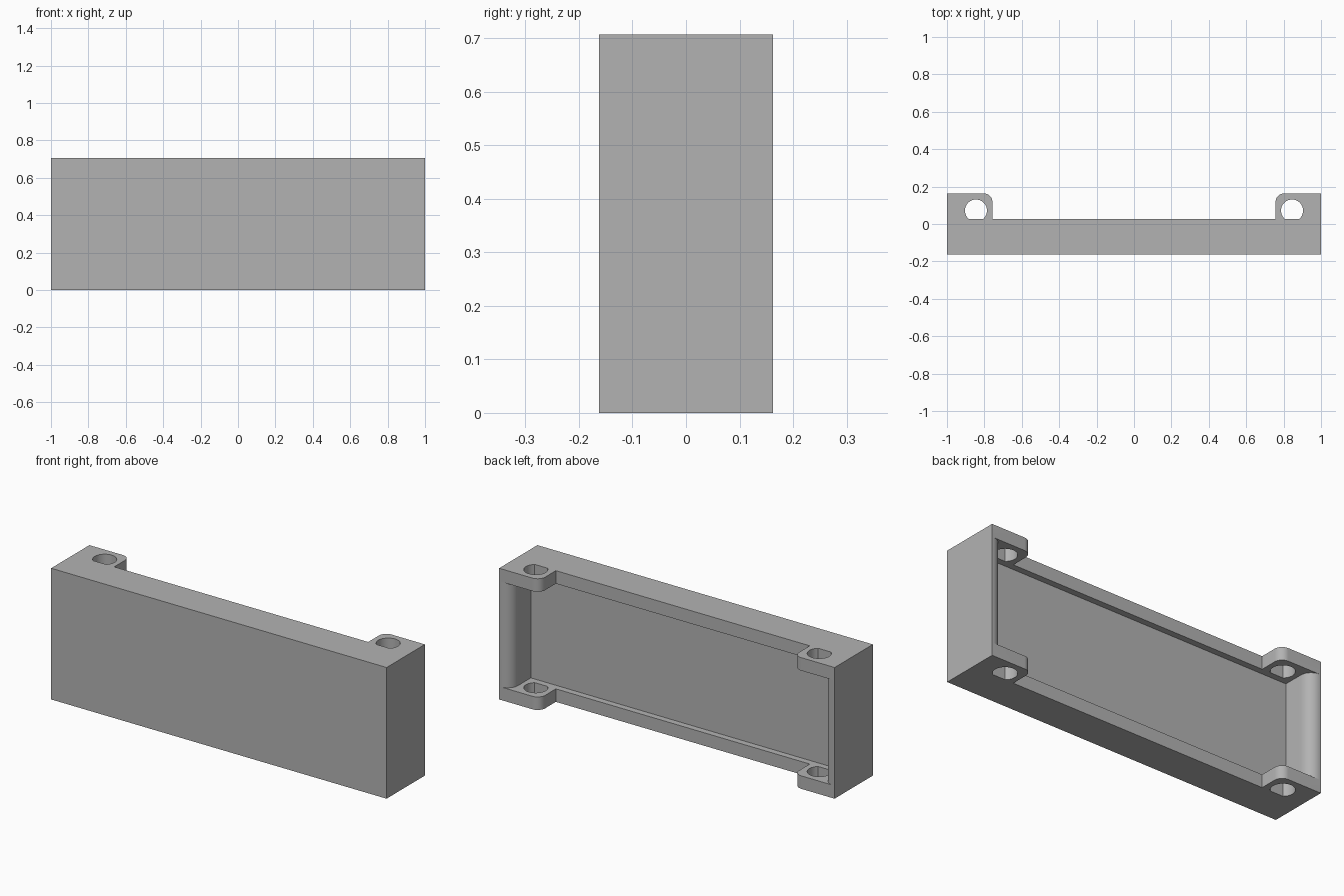
import bpy, bmesh
from math import sin, cos, pi, acos, radians

if "Cube" in bpy.data.objects:
    bpy.data.objects.remove(bpy.data.objects["Cube"], do_unlink=True)

HEIGHT, BACK, WALL = 0.707, 0.163, 0.07
FLOOR_Y, RIM_Y = -0.007, 0.027          # cavity floor, rim between the ears
EAR_X, EAR_R, WALL_R = 0.757, 0.045, 0.062
HOLE_X, HOLE_Y, HOLE_R = 0.845, 0.072, 0.059

grey = bpy.data.materials.new("plain_grey")
grey.use_nodes = True
grey.diffuse_color = (0.45, 0.45, 0.45, 1)
grey.node_tree.nodes["Principled BSDF"].inputs["Base Color"].default_value = grey.diffuse_color


def prism(name, points, z0, z1):
    """Extrude an xy outline from z0 to z1."""
    bm = bmesh.new()
    face = bm.faces.new([bm.verts.new((x, y, z0)) for x, y in points])
    top = bmesh.ops.extrude_face_region(bm, geom=[face])["geom"]
    verts = [v for v in top if isinstance(v, bmesh.types.BMVert)]
    bmesh.ops.translate(bm, vec=(0, 0, z1 - z0), verts=verts)
    bmesh.ops.recalc_face_normals(bm, faces=bm.faces)
    mesh = bpy.data.meshes.new(name)
    bm.to_mesh(mesh)
    bm.free()
    mesh.materials.append(grey)
    ob = bpy.data.objects.new(name, mesh)
    bpy.context.collection.objects.link(ob)
    return ob


def flared_slot(half, bottom, radius):
    """Slot outline open to the back, its mouth widened by convex rounded edges."""
    side = [(half, bottom)]
    for i in range(13):
        t = i / 12 * pi / 2
        side.append((half + radius * (1 - cos(t)), BACK - radius * (1 - sin(t))))
    side.append((half + radius, BACK + 0.1))
    return side + [(-x, y) for x, y in reversed(side)]


def hole_outline(cx):
    """Circle with a flat along the rim line."""
    half = acos((HOLE_Y - RIM_Y) / HOLE_R)
    angles = [-pi / 2 + half + i / 40 * 2 * (pi - half) for i in range(41)]
    return [(cx + HOLE_R * cos(a), HOLE_Y + HOLE_R * sin(a)) for a in angles]


# Solid block, then hollowed out from the back
cover = prism("cover", [(-1, -BACK), (1, -BACK), (1, BACK), (-1, BACK)], 0, HEIGHT)
cutters = [
    prism("cavity_cutter", flared_slot(1 - WALL, FLOOR_Y, WALL_R), WALL, HEIGHT - WALL),
    prism("notch_cutter", flared_slot(EAR_X - EAR_R + EAR_R, RIM_Y, 0), -0.1, HEIGHT + 0.1)
    if EAR_R == 0 else
    prism("notch_cutter", [(x, y) for x, y in flared_slot(EAR_X, RIM_Y, EAR_R)], -0.1, HEIGHT + 0.1),
]
# Screw holes through the ears
for sign in (-1, 1):
    cutters.append(prism("hole_cutter", hole_outline(sign * HOLE_X), -0.1, HEIGHT + 0.1))

bpy.context.view_layer.objects.active = cover
for cutter in cutters:
    cutter.hide_render = True
    mod = cover.modifiers.new("cut", "BOOLEAN")
    mod.operation, mod.solver, mod.object = "DIFFERENCE", "EXACT", cutter
    bpy.ops.object.modifier_apply(modifier=mod.name)
    bpy.data.objects.remove(cutter, do_unlink=True)

# Smooth curves, crisp edges
bpy.ops.object.select_all(action="DESELECT")
cover.select_set(True)
bpy.ops.object.shade_smooth_by_angle(angle=radians(30))
